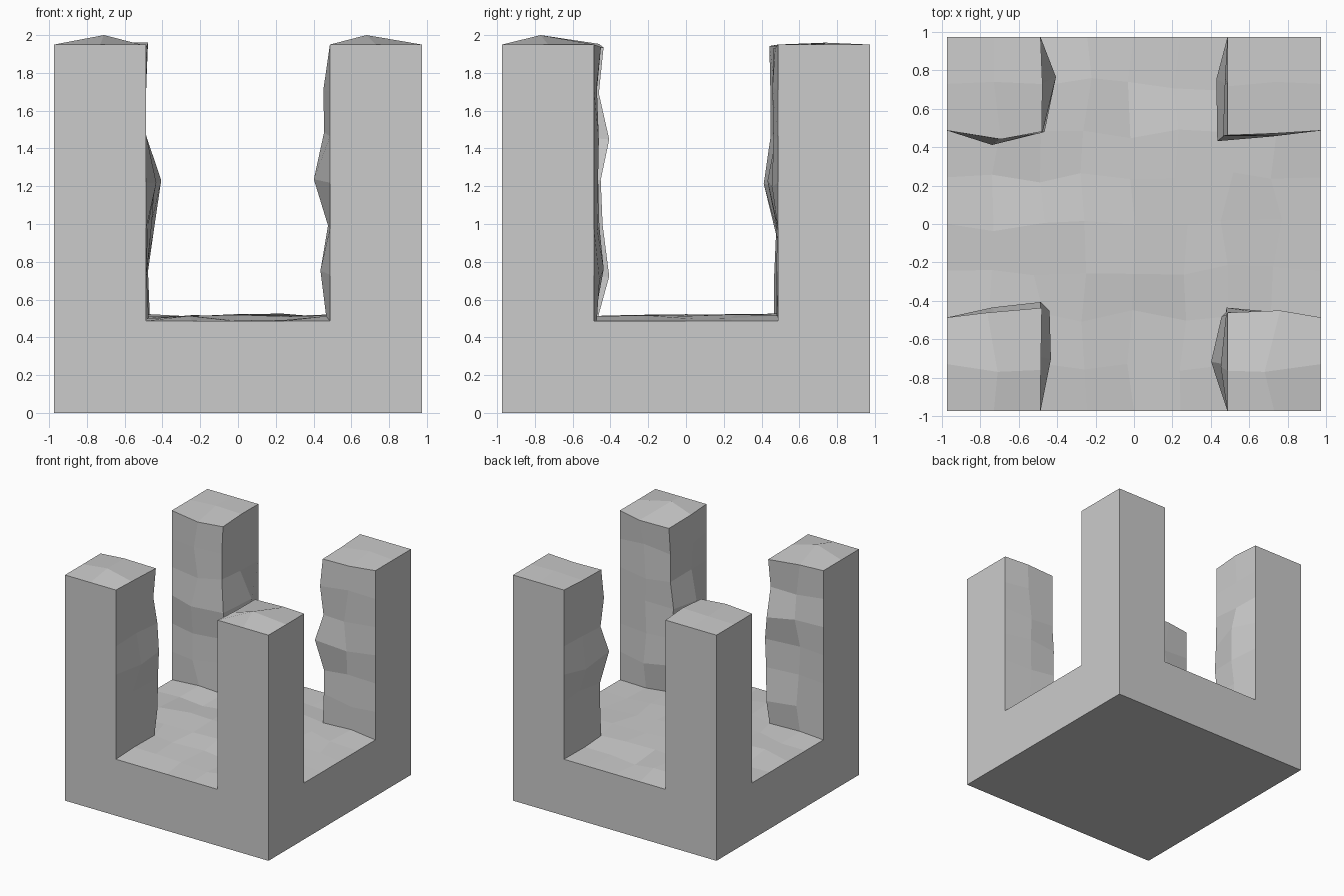
import bpy, bmesh, random
from mathutils import Vector

if "Cube" in bpy.data.objects:
    bpy.data.objects.remove(bpy.data.objects["Cube"])

random.seed(7)
N, HALF, TOP = 8, 0.973, 1.95
SX, SZ = 2 * HALF / N, TOP / N

# how far the rough pillar walls bulge inwards at lattice levels 3..8
BULGE = {
    ("x", -1): [0.01, 0.04, 0.08, 0.00, 0.00, 0.01],
    ("x", 1): [0.05, 0.01, 0.085, 0.03, 0.035, 0.00],
    ("y", -1): [0.08, 0.045, 0.035, 0.08, 0.025, 0.05],
    ("y", 1): [0.02, 0.01, 0.075, 0.04, 0.04, 0.045],
}
# the lattice column that takes the full bulge on each side
HERO = {("x", -1): (2, 7), ("x", 1): (6, 1), ("y", -1): (2, 2), ("y", 1): (1, 6)}
# peaks of the pillar tops
PEAK = {(1, 1): (-0.71, -0.77, 2.0), (7, 1): (0.68, -0.77, 2.0),
        (1, 7): (-0.73, 0.74, 1.96), (7, 7): (0.74, 0.74, 1.96)}


def filled(i, j, k):
    """Slab of two layers, plus a two-by-two pillar at each corner."""
    if not all(0 <= c < N for c in (i, j, k)):
        return False
    return k < 2 or (i not in range(2, 6) and j not in range(2, 6))


def inward(axis, side, i, j, k):
    full = BULGE[(axis, side)][k - 3] if k > 2 else 0.02
    scale = 1 if HERO[(axis, side)] == (i, j) else random.uniform(0.0, 0.75)
    return -side * full * scale


def place(i, j, k):
    """Lattice point, roughened unless it lies on a flat outer side."""
    p = Vector((i * SX - HALF, j * SX - HALF, k * SZ))
    if i in (0, N) or j in (0, N) or k < 2:
        return p
    if k == N and (i, j) in PEAK:
        return Vector(PEAK[(i, j)])
    r = random.uniform
    wall_x = i in (2, 6) and j not in (3, 4, 5)
    wall_y = j in (2, 6) and i not in (3, 4, 5)
    if k == 2 and not (wall_x or wall_y):            # floor
        return p + Vector((r(-.04, .04), r(-.04, .04), r(0, .04)))
    sx, sy = (1 if i > 4 else -1), (1 if j > 4 else -1)
    p.x += inward("x", sx, i, j, k) if wall_x else r(-.04, .04)
    p.y += inward("y", sy, i, j, k) if wall_y else r(-.04, .04)
    p.z += r(0, .03) if k == 2 else (r(-.02, .01) if k == N else r(-.03, .03))
    return p


# stone block with four corner pillars, built as a lattice shell
bm = bmesh.new()
verts = {}


def vert(key):
    if key not in verts:
        verts[key] = bm.verts.new(place(*key))
    return verts[key]


for k in range(N):
    for j in range(N):
        for i in range(N):
            if not filled(i, j, k):
                continue
            for axis in range(3):
                for d in (0, 1):
                    n = [i, j, k]
                    n[axis] += 2 * d - 1
                    if filled(*n):
                        continue
                    ring = []
                    for u, v in ((0, 0), (1, 0), (1, 1), (0, 1)):
                        c = [i, j, k]
                        c[axis] += d
                        c[(axis + 1) % 3] += u
                        c[(axis + 2) % 3] += v
                        ring.append(vert(tuple(c)))
                    bm.faces.new(ring if d else ring[::-1])

# merge the flat outer sides into single faces
bmesh.ops.dissolve_limit(bm, angle_limit=0.002, verts=bm.verts[:], edges=bm.edges[:])
mesh = bpy.data.meshes.new("stone_pillar_block")
bm.to_mesh(mesh)
bm.free()
block = bpy.data.objects.new("stone_pillar_block", mesh)
bpy.context.collection.objects.link(block)
